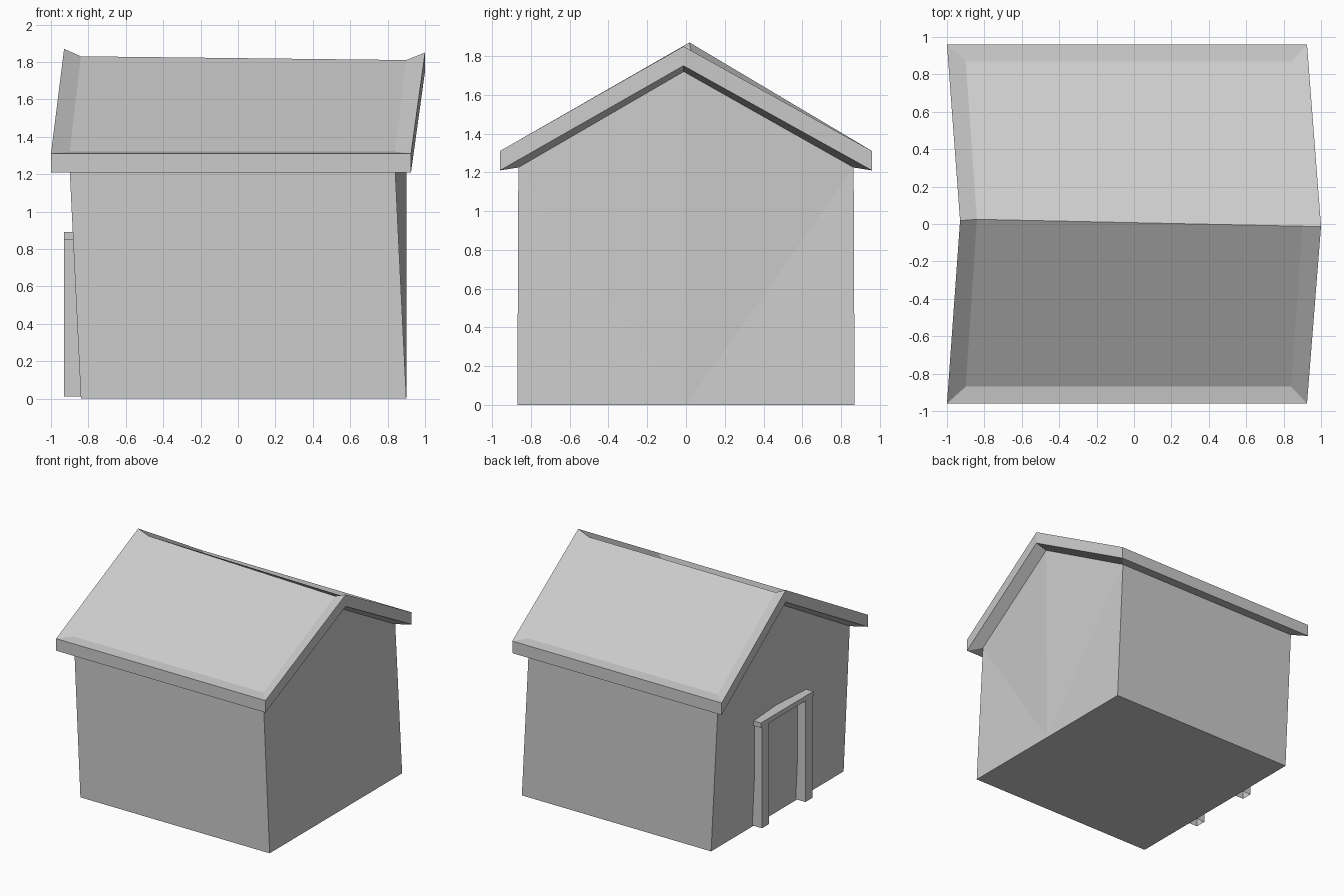
import bpy, bmesh

if "Cube" in bpy.data.objects:
    bpy.data.objects.remove(bpy.data.objects["Cube"])


def ring(xl, xr, y, z, ridge_l, ridge_r):
    """Six-point outline: front eave, right ridge end, back eave, left ridge end."""
    return [(xl, -y, z), (xr, -y, z), ridge_r, (xr, y, z), (xl, y, z), ridge_l]


def finish(bm, name):
    bmesh.ops.recalc_face_normals(bm, faces=bm.faces)
    me = bpy.data.meshes.new(name)
    bm.to_mesh(me)
    bm.free()
    ob = bpy.data.objects.new(name, me)
    bpy.context.collection.objects.link(ob)
    return ob


def make_box(name, x, y, z, open_bottom=False):
    bm = bmesh.new()
    bmesh.ops.create_cube(bm, size=1)
    for v in bm.verts:
        v.co = [a[0] if c < 0 else a[1] for c, a in zip(v.co, (x, y, z))]
    if open_bottom:
        low = [f for f in bm.faces if f.calc_center_median().z < z[0] + 1e-4]
        bmesh.ops.delete(bm, geom=low, context='FACES')
    return finish(bm, name)


wall_top = ring(-0.90, 0.84, 0.865, 1.225, (-0.84, 0.02, 1.74), (0.90, -0.012, 1.72))
floor = ring(-0.84, 0.90, 0.87, 0, (-0.84, 0, 0), (0.90, 0, 0))

# Leaning walls and floor, gable ends fanned from the middle of the base
bm = bmesh.new()
lo = [bm.verts.new(p) for p in floor]
hi = [bm.verts.new(p) for p in wall_top]
bm.faces.new(lo)
for a, b in ((0, 1), (3, 4)):
    bm.faces.new((lo[a], lo[b], hi[b], hi[a]))
for m, sides in ((2, (1, 3)), (5, (4, 0))):
    for s in sides:
        bm.faces.new((lo[m], lo[s], hi[s]))
        bm.faces.new((lo[m], hi[s], hi[m]))
finish(bm, "walls")

# Roof: soffit, fascia, sloping rim and two sunken panels
rings = [
    wall_top,
    ring(-1.0, 0.925, 0.96, 1.21, (-0.93, 0.018, 1.77), (1.0, -0.013, 1.75)),
    ring(-1.0, 0.925, 0.96, 1.31, (-0.93, 0.018, 1.87), (1.0, -0.013, 1.85)),
    ring(-0.90, 0.84, 0.87, 1.32, (-0.84, 0.025, 1.83), (0.90, -0.012, 1.81)),
]
bm = bmesh.new()
loops = [[bm.verts.new(p) for p in r] for r in rings]
for p, q in zip(loops, loops[1:]):
    for i in range(6):
        j = (i + 1) % 6
        bm.faces.new((p[i], p[j], q[j], q[i]))
t = loops[-1]
bm.faces.new((t[0], t[1], t[2], t[5]))
bm.faces.new((t[5], t[2], t[3], t[4]))
finish(bm, "roof")

# Door frame on the left gable
for side, y in (("back", (0.24, 0.33)), ("front", (-0.33, -0.24))):
    make_box("door_post_" + side, (-0.93, -0.84), y, (0.01, 0.85), True)
make_box("door_lintel", (-0.93, -0.84), (-0.345, 0.345), (0.85, 0.89))
